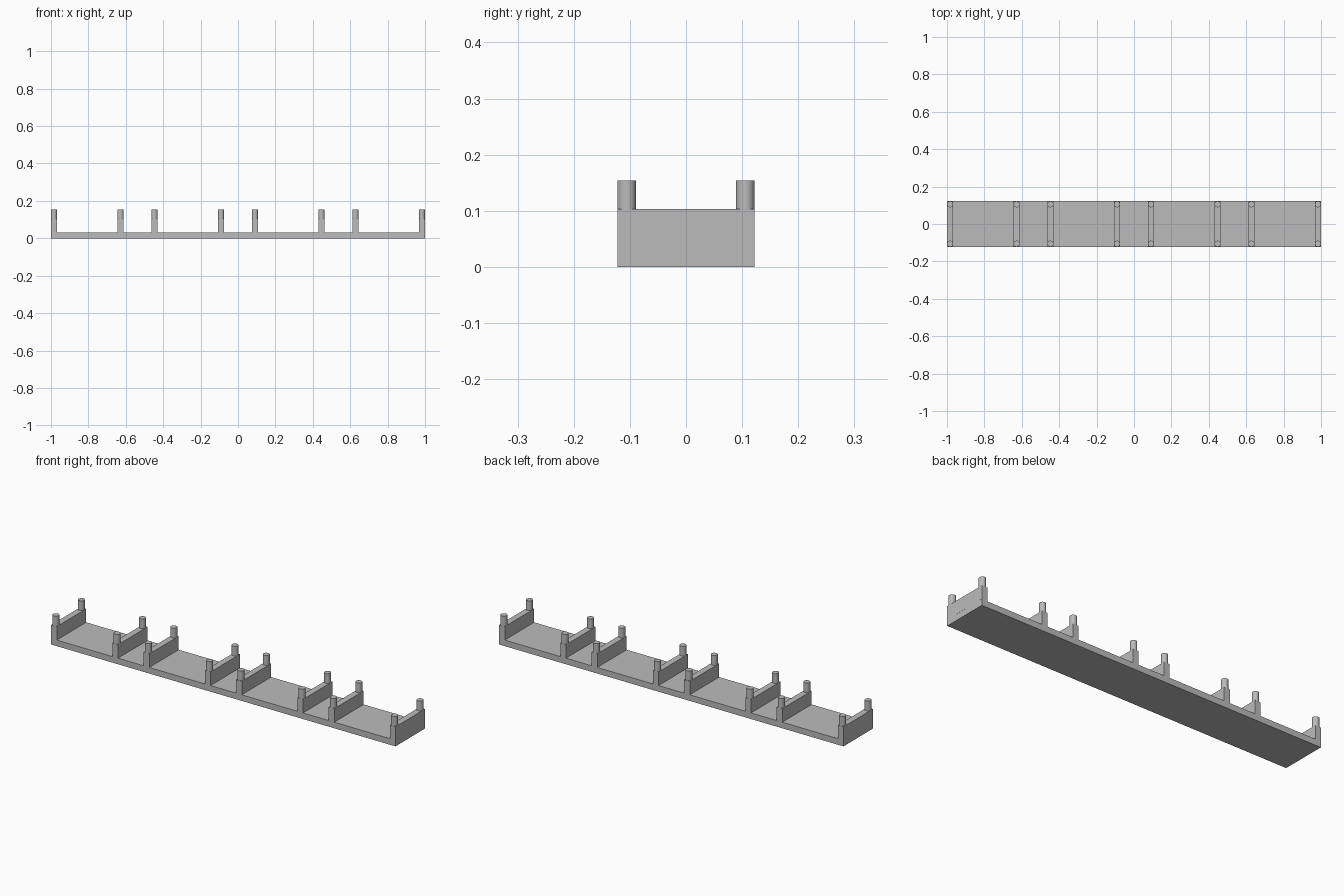
import bpy

cube = bpy.data.objects.get("Cube")
if cube:
    bpy.data.objects.remove(cube, do_unlink=True)

HALF_DEPTH = 0.122
WALL = 0.033
BASE_TOP = 0.032
WALL_TOP = 0.103
PEG_TOP = 0.154

# Single grey material
grey = bpy.data.materials.new("light_grey")
grey.use_nodes = True
colour = (0.5, 0.5, 0.5, 1)
grey.diffuse_color = colour
grey.node_tree.nodes["Principled BSDF"].inputs["Base Color"].default_value = colour


def finish(name):
    ob = bpy.context.object
    ob.name = name
    ob.data.materials.append(grey)
    return ob


def box(name, x, width, z0, z1):
    bpy.ops.mesh.primitive_cube_add(size=1, location=(x, 0, (z0 + z1) / 2))
    ob = finish(name)
    ob.scale = (width, 2 * HALF_DEPTH, z1 - z0)
    bpy.ops.object.transform_apply(location=False, rotation=False, scale=True)


def peg(name, x, y):
    bpy.ops.mesh.primitive_cylinder_add(
        vertices=32, radius=WALL / 2, depth=PEG_TOP - WALL_TOP,
        location=(x, y, (WALL_TOP + PEG_TOP) / 2))
    finish(name)
    bpy.ops.object.shade_smooth_by_angle()


# Long base plate
box("base_plate", 0, 2, 0, BASE_TOP)

# Four bays, each with two cross walls carrying a peg at either end
bay_pitch = 0.5373
bay_half = 0.1778
for bay in range(4):
    centre = (bay - 1.5) * bay_pitch
    for side, offset in (("right", -bay_half), ("left", bay_half)):
        x = centre + offset
        label = f"{side}_{bay + 1}"
        box(f"cross_wall_{label}", x, WALL, BASE_TOP, WALL_TOP)
        for end, sign in (("front", -1), ("back", 1)):
            peg(f"{end}_peg_{label}", x, sign * (HALF_DEPTH - WALL / 2))
